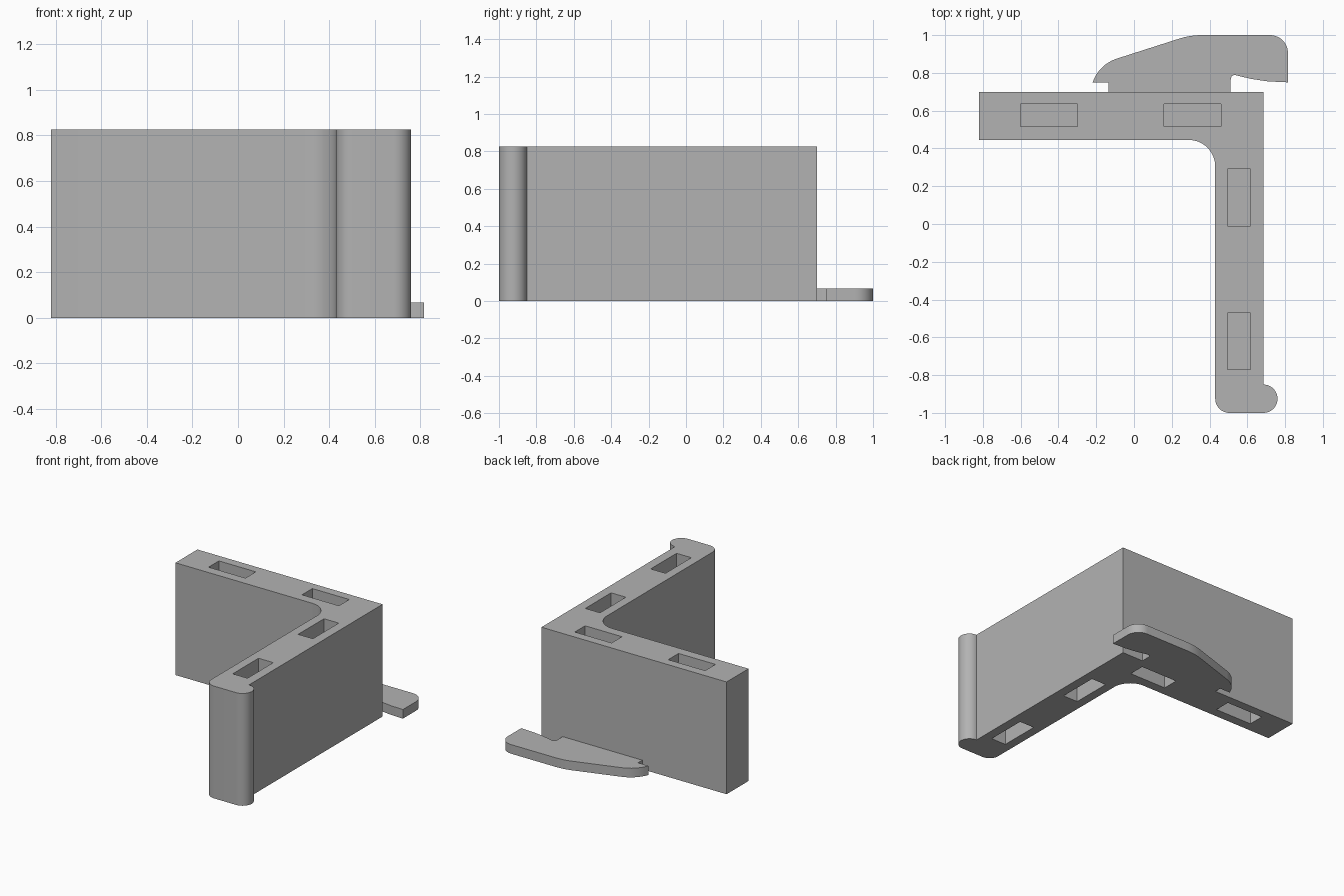
import bpy, bmesh
from math import cos, sin, radians

cube = bpy.data.objects.get("Cube")
if cube:
    bpy.data.objects.remove(cube, do_unlink=True)

HEIGHT = 0.825
HOOK_HEIGHT = 0.067
POCKET_DEPTH = 0.3

grey = bpy.data.materials.new("plain grey")
grey.use_nodes = True
COLOUR = (0.45, 0.45, 0.45, 1)
grey.diffuse_color = COLOUR
grey.node_tree.nodes["Principled BSDF"].inputs["Base Color"].default_value = COLOUR


def arc(cx, cy, r, start, end, steps=12):
    """Points along a circular arc, angles in degrees."""
    angles = [radians(start + (end - start) * i / steps) for i in range(steps + 1)]
    return [(cx + r * cos(a), cy + r * sin(a)) for a in angles]


def finish(name, bm):
    bmesh.ops.recalc_face_normals(bm, faces=bm.faces)
    mesh = bpy.data.meshes.new(name)
    bm.to_mesh(mesh)
    bm.free()
    mesh.materials.append(grey)
    obj = bpy.data.objects.new(name, mesh)
    bpy.context.collection.objects.link(obj)
    return obj


def extrude_profile(name, points, height):
    bm = bmesh.new()
    base = bm.faces.new([bm.verts.new((x, y, 0)) for x, y in points])
    top = bmesh.ops.extrude_face_region(bm, geom=[base], use_keep_orig=True)
    verts = [v for v in top["geom"] if isinstance(v, bmesh.types.BMVert)]
    bmesh.ops.translate(bm, verts=verts, vec=(0, 0, height))
    return finish(name, bm)


def select_only(obj):
    bpy.ops.object.select_all(action='DESELECT')
    obj.select_set(True)
    bpy.context.view_layer.objects.active = obj


# L-shaped wall with inner fillet and rounded bead at the front end
wall_profile = [(-0.82, 0.70), (-0.82, 0.445)]
wall_profile += arc(0.29, 0.305, 0.14, 90, 0)
wall_profile += arc(0.505, -0.925, 0.075, 180, 270)
wall_profile += arc(0.685, -0.925, 0.075, -90, 90, 20)
wall_profile += [(0.685, 0.70)]
wall = extrude_profile("corner_wall", wall_profile, HEIGHT)

# Pockets sunk into both the top and the bottom: centre and size in plan
pockets = [(-0.45, 0.575, 0.30, 0.12), (0.31, 0.575, 0.30, 0.12),
           (0.556, 0.14, 0.12, 0.30), (0.556, -0.62, 0.12, 0.30)]
bm = bmesh.new()
for x, y, width, length in pockets:
    for z in (0, HEIGHT):
        box = bmesh.ops.create_cube(bm, size=1)["verts"]
        bmesh.ops.scale(bm, verts=box, vec=(width, length, 2 * POCKET_DEPTH))
        bmesh.ops.translate(bm, verts=box, vec=(x, y, z))
cutter = finish("pocket_cutter", bm)
cutter.hide_render = True

select_only(wall)
cut = wall.modifiers.new("pockets", 'BOOLEAN')
cut.operation = 'DIFFERENCE'
cut.solver = 'EXACT'
cut.object = cutter
bpy.ops.object.modifier_apply(modifier=cut.name)
bpy.data.objects.remove(cutter, do_unlink=True)

# Flat latch hook behind the wall, with its neck and undercut
hook_profile = [(-0.22, 0.75), (-0.135, 0.75), (-0.135, 0.70), (0.512, 0.70),
                (0.512, 0.765), (0.517, 0.782), (0.53, 0.79), (0.62, 0.768),
                (0.71, 0.755), (0.815, 0.75)]
hook_profile += arc(0.72, 0.905, 0.095, 0, 90)
hook_profile += arc(0.36, 0.60, 0.40, 90, 107, 5)
hook_profile += arc(-0.03, 0.685, 0.2, 107, 161, 8)
hook = extrude_profile("latch_hook", hook_profile, HOOK_HEIGHT)

for part in (wall, hook):
    select_only(part)
    bpy.ops.object.shade_smooth_by_angle(angle=radians(30))
